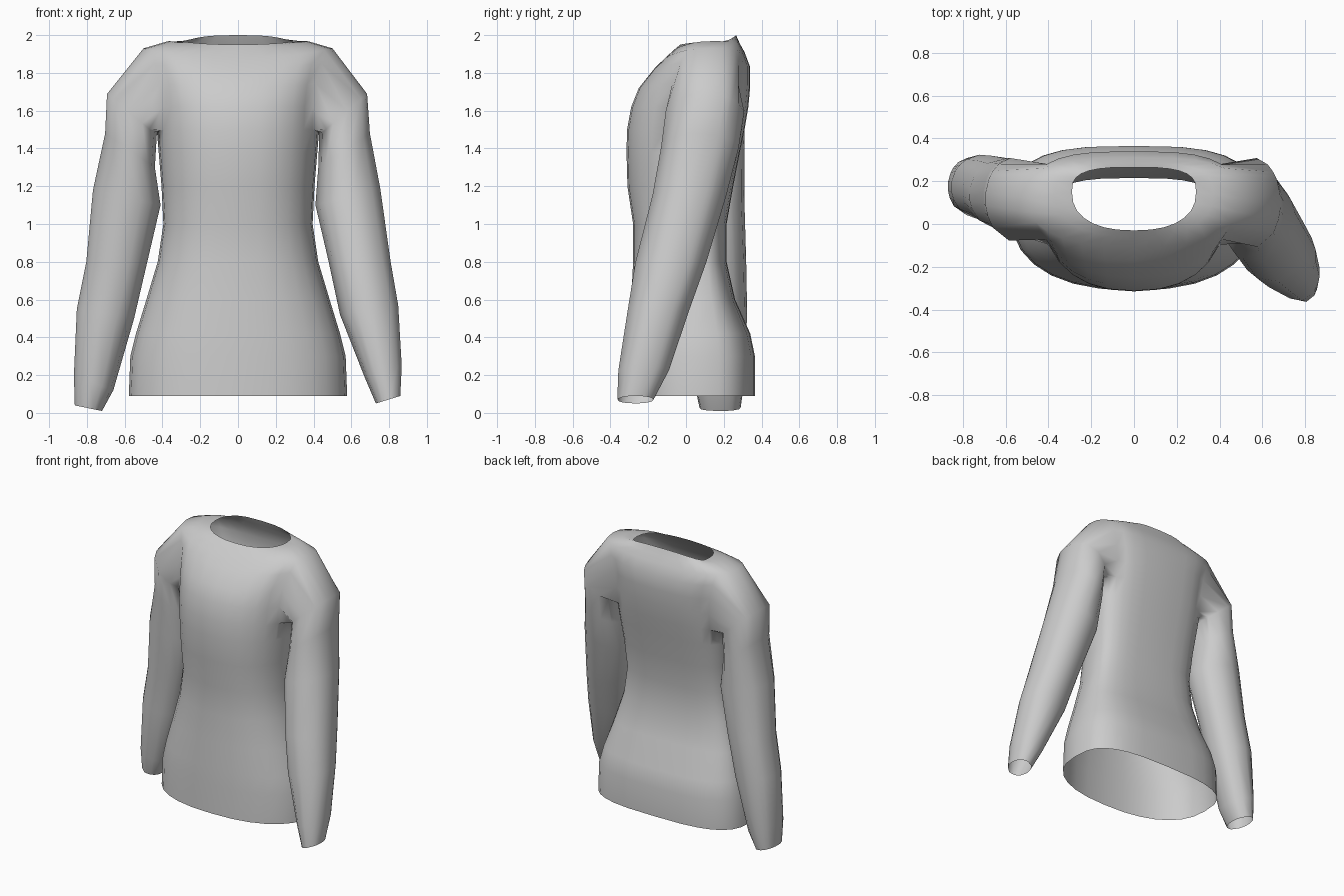
import bpy
import bmesh
from math import atan2, cos, sin, pi
from mathutils import Vector

if "Cube" in bpy.data.objects:
    bpy.data.objects.remove(bpy.data.objects["Cube"])

COLUMNS = 28
HOLE_FRONT, HOLE_BACK = 2, 3      # armhole columns before and behind the side seam
HOLE_LOW, HOLE_HIGH = 8, 12       # torso rings at the armpit and the shoulder top

# Torso rings: half width, y front, y of side seam, y back, z front, z side, z back
TORSO = [
    (.578, -.31, .06, .365, .09, .09, .09),
    (.57, -.305, .06, .365, .3, .3, .3),
    (.54, -.3, .06, .34, .42, .42, .42),
    (.485, -.29, .06, .26, .6, .6, .6),
    (.425, -.28, .05, .215, .8, .8, .8),
    (.395, -.28, .05, .215, 1, 1, 1),
    (.405, -.31, .06, .25, 1.2, 1.2, 1.2),
    (.42, -.315, .08, .285, 1.38, 1.38, 1.38),
    (.43, -.312, .09, .31, 1.5, 1.5, 1.5),
    (.435, -.29, .09, .33, 1.62, 1.62, 1.62),
    (.45, -.25, .1, .34, 1.72, 1.75, 1.73),
    (.48, -.17, .11, .34, 1.82, 1.86, 1.83),
    (.5, -.11, .12, .31, 1.88, 1.93, 1.91),
    (.37, -.06, .14, .285, 1.925, 1.968, 1.955),
    (.29, -.03, .15, .265, 1.95, 1.965, 2),
]

# Sleeve rings: inner x and z, outer x and z, y front, y back
LEFT_SLEEVE = [
    (.43, 1.47, .685, 1.69, -.11, .31),
    (.425, 1.3, .7, 1.48, -.135, .28),
    (.41, 1.1, .755, 1.19, -.18, .215),
    (.48, .8, .81, .8, -.27, .11),
    (.54, .52, .85, .57, -.31, .02),
    (.67, .19, .868, .25, -.36, -.09),
    (.73, .05, .86, .09, -.365, -.17),
]
RIGHT_SLEEVE = [
    (.43, 1.47, .695, 1.69, -.08, .31),
    (.44, 1.3, .705, 1.48, -.06, .31),
    (.41, 1.1, .77, 1.18, -.04, .31),
    (.48, .8, .805, .8, 0, .32),
    (.55, .5, .855, .55, .02, .325),
    (.66, .12, .87, .2, .04, .31),
    (.72, .01, .865, .04, .07, .29),
]


def power(value, exponent):
    return abs(value) ** exponent * (1 if value >= 0 else -1)


def torso_point(ring, column):
    """Rounded cross-section, boxier at the back than at the front."""
    width, front, seam, back, z_front, z_side, z_back = ring
    angle = 2 * pi * column / COLUMNS
    c, s = cos(angle), sin(angle)
    bend = .85 if s < 0 else .65
    depth = seam - front if s < 0 else back - seam
    z_end = z_front if s < 0 else z_back
    return Vector((width * power(c, bend), seam + depth * power(s, bend),
                   z_side + (z_end - z_side) * s * s))


def bridge(bm, lower, upper):
    count = len(lower)
    for i in range(count):
        j = (i + 1) % count
        bm.faces.new((lower[i], lower[j], upper[j], upper[i]))


def armhole(rings, side):
    """Vertices round one armhole, in order."""
    def at(row, step):
        column = step if side > 0 else COLUMNS // 2 - step
        return rings[row][column % COLUMNS]
    loop = [at(HOLE_LOW, k) for k in range(-HOLE_FRONT, HOLE_BACK)]
    loop += [at(r, HOLE_BACK) for r in range(HOLE_LOW, HOLE_HIGH)]
    loop += [at(HOLE_HIGH, k) for k in range(HOLE_BACK, -HOLE_FRONT, -1)]
    loop += [at(r, -HOLE_FRONT) for r in range(HOLE_HIGH, HOLE_LOW, -1)]
    return loop


def add_sleeve(bm, loop, profile, side):
    ys = [v.co.y for v in loop]
    zs = [v.co.z for v in loop]
    mid_y, mid_z = (min(ys) + max(ys)) / 2, (min(zs) + max(zs)) / 2
    span_y, span_z = max(ys) - min(ys), max(zs) - min(zs)
    angles = [atan2((v.co.y - mid_y) / span_y, (v.co.z - mid_z) / span_z) for v in loop]
    previous = loop
    for x_in, z_in, x_out, z_out, front, back in profile:
        inner = Vector((side * x_in, (front + back) / 2, z_in))
        outer = Vector((side * x_out, (front + back) / 2, z_out))
        across = Vector((0, (back - front) / 2, 0))
        ring = [bm.verts.new((inner + outer) / 2 + (outer - inner) / 2 * cos(a)
                             + across * sin(a)) for a in angles]
        bridge(bm, previous, ring)
        previous = ring


bm = bmesh.new()

# Torso, from the hem up to the neckline
rings = [[bm.verts.new(torso_point(ring, k)) for k in range(COLUMNS)] for ring in TORSO]
for lower, upper in zip(rings, rings[1:]):
    bridge(bm, lower, upper)

# Open the armholes and grow a sleeve from each
for side, profile in ((1, LEFT_SLEEVE), (-1, RIGHT_SLEEVE)):
    loop = armhole(rings, side)
    rim = set(loop)
    patch = set()
    for row in range(HOLE_LOW, HOLE_HIGH + 1):
        for step in range(-HOLE_FRONT, HOLE_BACK + 1):
            column = step if side > 0 else COLUMNS // 2 - step
            patch.add(rings[row][column % COLUMNS])
    inside = [f for f in bm.faces if all(v in patch for v in f.verts)]
    bmesh.ops.delete(bm, geom=inside, context="FACES_ONLY")
    loose = [v for v in patch - rim]
    bmesh.ops.delete(bm, geom=loose, context="VERTS")
    add_sleeve(bm, loop, profile, side)

bmesh.ops.recalc_face_normals(bm, faces=bm.faces[:])
mesh = bpy.data.meshes.new("long_sleeved_shirt")
bm.to_mesh(mesh)
bm.free()

# Plain cloth colour
cloth = bpy.data.materials.new("light_grey_cloth")
cloth.use_nodes = True
cloth.diffuse_color = (.6, .6, .6, 1)
cloth.node_tree.nodes["Principled BSDF"].inputs["Base Color"].default_value = (.6, .6, .6, 1)
mesh.materials.append(cloth)
mesh.shade_smooth()

shirt = bpy.data.objects.new("long_sleeved_shirt", mesh)
bpy.context.collection.objects.link(shirt)
